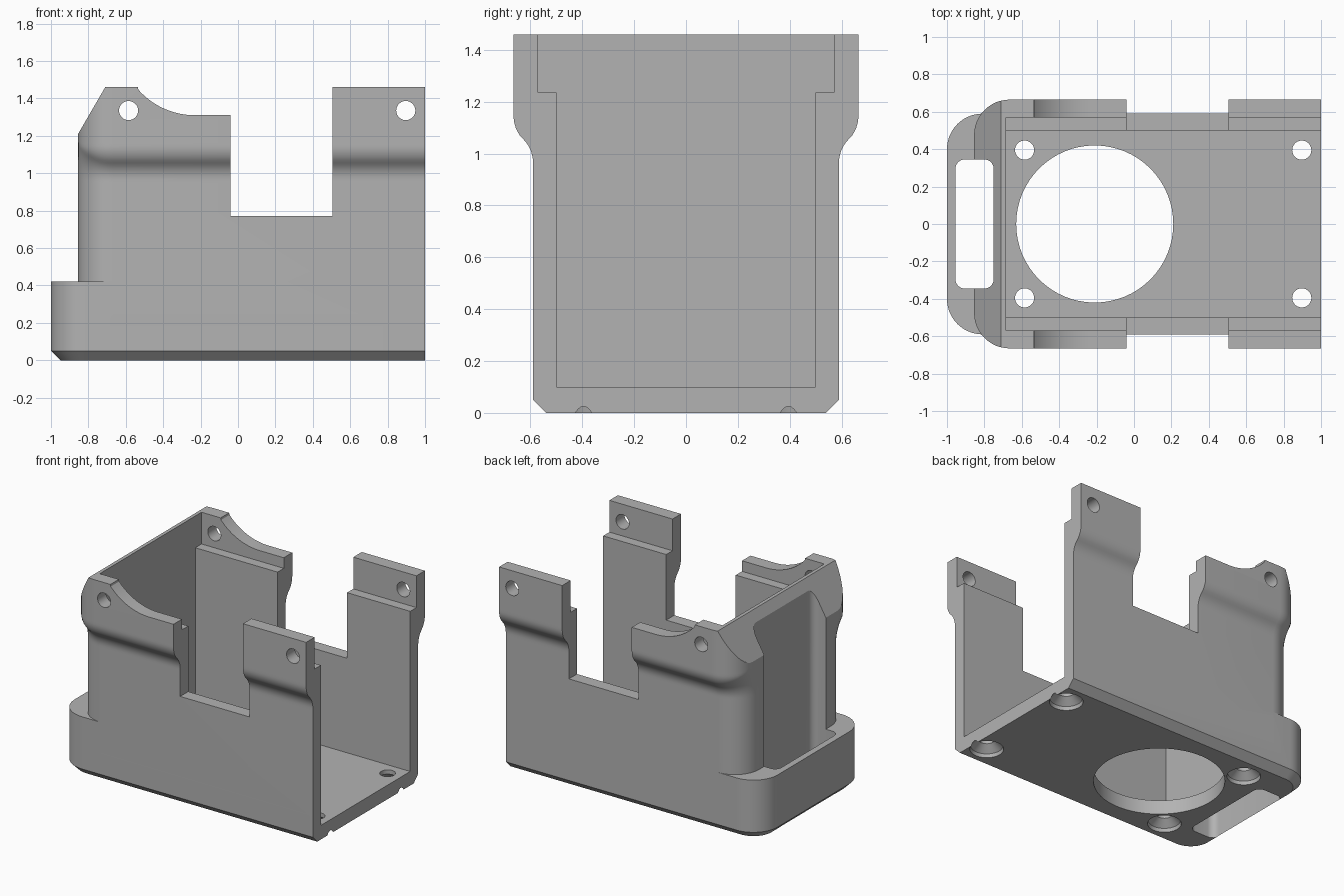
import bpy, bmesh, math

if "Cube" in bpy.data.objects:
    bpy.data.objects.remove(bpy.data.objects["Cube"])

grey = bpy.data.materials.new("plain_grey")
grey.use_nodes = True
COLOR = (0.45, 0.45, 0.45, 1)
grey.diffuse_color = COLOR
grey.node_tree.nodes["Principled BSDF"].inputs["Base Color"].default_value = COLOR


def loft(name, loops):
    """Closed solid through a list of equal-length point loops."""
    bm = bmesh.new()
    rings = [[bm.verts.new(p) for p in loop] for loop in loops]
    n = len(rings[0])
    for a, b in zip(rings, rings[1:]):
        for i in range(n):
            j = (i + 1) % n
            bm.faces.new((a[i], a[j], b[j], b[i]))
    bm.faces.new(rings[0])
    bm.faces.new(rings[-1])
    bmesh.ops.recalc_face_normals(bm, faces=bm.faces)
    mesh = bpy.data.meshes.new(name)
    bm.to_mesh(mesh)
    bm.free()
    mesh.materials.append(grey)
    obj = bpy.data.objects.new(name, mesh)
    bpy.context.collection.objects.link(obj)
    return obj


def prism(name, pts, axis, lo, hi):
    """Extrude a 2D outline along an axis."""
    def place(p, t):
        q = list(p)
        q.insert("xyz".index(axis), t)
        return q
    return loft(name, [[place(p, t) for p in pts] for t in (lo, hi)])


def arc(cx, cy, r, start, end, n):
    angles = [math.radians(start + (end - start) * i / n) for i in range(n + 1)]
    return [(cx + r * math.cos(a), cy + r * math.sin(a)) for a in angles]


def circle(cx, cy, r):
    return arc(cx, cy, r, 0, 360, 64)[:-1]


def combine(target, other, operation):
    """Apply a boolean and discard the helper."""
    mod = target.modifiers.new("cut", "BOOLEAN")
    mod.operation = operation
    mod.solver = "EXACT"
    mod.object = other
    bpy.context.view_layer.objects.active = target
    bpy.ops.object.modifier_apply(modifier=mod.name)
    bpy.data.objects.remove(other)


# Half width of the shell: straight, S-shaped flare, straight
LOW, HIGH, FLARE_Z, BEND = 0.59, 0.665, 0.965, 0.128
FLARE_H = 0.18


def half_width(z):
    t = min(max(z - FLARE_Z, 0), FLARE_H)
    if t < FLARE_H / 2:
        return LOW + BEND - math.sqrt(BEND ** 2 - t ** 2)
    return HIGH - BEND + math.sqrt(BEND ** 2 - (FLARE_H - t) ** 2)


def shrunk_width(z, d):
    """Half width after shrinking the profile inward by d."""
    steps = [d * math.sin(math.pi * i / 80) for i in range(-40, 41)]
    return min(half_width(z + s) - math.sqrt(max(d * d - s * s, 0)) for s in steps)


# Shell with rounded vertical edges at its closed end
R = 0.19
heights = [0.2] + [0.95 + 0.015 * i for i in range(27)] + [1.46]
sections = []
for k in range(13):
    a = math.pi / 2 * k / 12
    sections.append((-0.855 + R * (1 - math.cos(a)), R * (1 - math.sin(a))))
sections.append((1.0, 0.0))
loops = []
for x, d in sections:
    side = [(x, shrunk_width(z, d), z) for z in heights]
    loops.append(side + [(x, -y, z) for _, y, z in reversed(side)])
body = loft("housing", loops)


# Foot block with rounded end and bevelled underside
def foot_outline(inset, z):
    w = LOW - inset
    c = LOW - R
    pts = [(1, w)] + arc(-1 + R, c, R - inset, 90, 180, 14)
    pts += arc(-1 + R, -c, R - inset, 180, 270, 14) + [(1, -w)]
    return [(x, y, z) for x, y in pts]


foot = loft("foot", [foot_outline(0.05, 0), foot_outline(0, 0.05), foot_outline(0, 0.42)])
combine(body, foot, "UNION")

# Stepped inner cavity, open at the top and at one end
half = [(0.5, 0.1), (0.5, 1.235), (0.57, 1.235), (0.57, 1.6)]
cavity = half + [(-y, z) for y, z in reversed(half)]
cutters = [prism("cavity", cavity, "x", -0.685, 1.2)]

# Side window and scooped wall top
scoop = arc(-0.23, 1.714, 0.404, 219, 270, 20)
scoop[0] = (-0.535, 1.46)
window = [(-0.535, 1.6)] + scoop + [(-0.04, 1.31), (-0.04, 0.77), (0.505, 0.77), (0.505, 1.6)]
cutters.append(prism("window", window, "y", -1, 1))

# Sloping top of the closed end
slope = [(-0.913, 1.11), (-0.652, 1.56), (-1.1, 1.56), (-1.1, 1.11)]
cutters.append(prism("slope", slope, "y", -1, 1))

# Vertical slot through foot and end wall
slot = []
for sx, sy, start in ((-0.8, 0.295, 0), (-0.905, 0.295, 90), (-0.905, -0.295, 180), (-0.8, -0.295, 270)):
    slot += arc(sx, sy, 0.05, start, start + 90, 8)
cutters.append(prism("slot", slot, "z", -0.2, 1.7))

# Large floor opening
cutters.append(prism("floor_opening", circle(-0.21, 0, 0.42), "z", -0.2, 0.3))

# Wall holes and countersunk floor holes
for x in (-0.585, 0.897):
    cutters.append(prism("wall_hole", circle(x, 1.335, 0.051), "y", -1, 1))
    for y in (-0.395, 0.395):
        sink = ((-0.05, 0.108), (0, 0.108), (0.025, 0.103), (0.07, 0.051), (0.2, 0.051))
        cutters.append(loft("floor_hole", [[(px, py, z) for px, py in circle(x, y, r)] for z, r in sink]))

for cutter in cutters:
    combine(body, cutter, "DIFFERENCE")

# Smooth curved faces, keep edges crisp
bpy.ops.object.select_all(action="DESELECT")
body.select_set(True)
bpy.context.view_layer.objects.active = body
bpy.ops.object.shade_smooth_by_angle(angle=math.radians(25))
